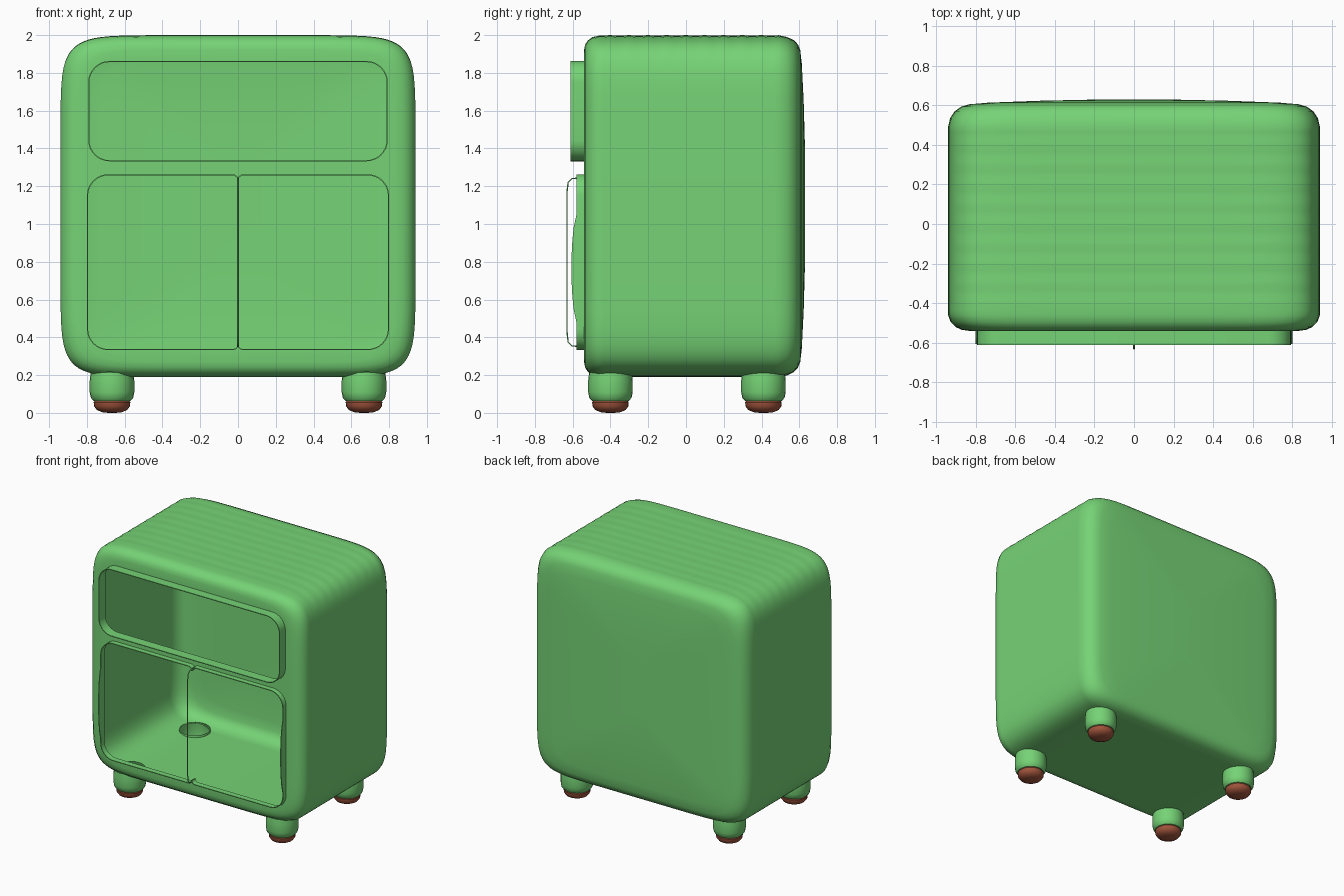
import bpy, bmesh, math
from mathutils import Vector

if "Cube" in bpy.data.objects:
    bpy.data.objects.remove(bpy.data.objects["Cube"], do_unlink=True)


def material(name, rgb):
    m = bpy.data.materials.new(name)
    m.use_nodes = True
    m.diffuse_color = (*rgb, 1)
    node = next(n for n in m.node_tree.nodes if n.type == "BSDF_PRINCIPLED")
    node.inputs["Base Color"].default_value = (*rgb, 1)
    node.inputs["Roughness"].default_value = 0.7
    return m


GREEN = material("leaf green", (0.18, 0.65, 0.18))
BROWN = material("red brown", (0.36, 0.09, 0.045))


def activate(obj):
    bpy.ops.object.select_all(action="DESELECT")
    obj.select_set(True)
    bpy.context.view_layer.objects.active = obj


def loft(name, rings, mat, cap_start=True, cap_end=True, skip=None):
    """Skin closed rings of points into an object."""
    bm = bmesh.new()
    rows = [[bm.verts.new(p) for p in ring] for ring in rings]
    n = len(rows[0])
    for a, b in zip(rows, rows[1:]):
        for i in range(n):
            j = (i + 1) % n
            if not (skip and skip(a[i].co, a[j].co)):
                bm.faces.new((a[i], a[j], b[j], b[i]))
    if cap_start:
        bm.faces.new(rows[0])
    if cap_end:
        bm.faces.new(rows[-1][::-1])
    bmesh.ops.recalc_face_normals(bm, faces=bm.faces)
    mesh = bpy.data.meshes.new(name)
    bm.to_mesh(mesh)
    bm.free()
    obj = bpy.data.objects.new(name, mesh)
    bpy.context.collection.objects.link(obj)
    mesh.materials.append(mat)
    return obj


def smooth(obj, degrees=40):
    activate(obj)
    bpy.ops.object.shade_smooth_by_angle(angle=math.radians(degrees))


def thicken(obj, amount, offset):
    mod = obj.modifiers.new("sheet", "SOLIDIFY")
    mod.thickness = amount
    mod.offset = offset
    activate(obj)
    bpy.ops.object.modifier_apply(modifier=mod.name)


def cut(obj, cutter):
    cutter.hide_render = True
    mod = obj.modifiers.new("cut", "BOOLEAN")
    mod.operation = "DIFFERENCE"
    mod.solver = "EXACT"
    mod.object = cutter
    activate(obj)
    bpy.ops.object.modifier_apply(modifier=mod.name)
    bpy.data.objects.remove(cutter, do_unlink=True)


def rounded(x0, x1, z0, z1, r_left, r_right, steps=8):
    """Rounded rectangle outline as (x, z) pairs."""
    pts = []
    corners = ((x1, z1, r_right), (x0, z1, r_left), (x0, z0, r_left), (x1, z0, r_right))
    for k, (x, z, r) in enumerate(corners):
        cx = x - r if x == x1 else x + r
        cz = z - r if z == z1 else z + r
        for s in range(steps + 1):
            t = math.pi / 2 * (k + s / steps)
            pts.append((cx + r * math.cos(t), cz + r * math.sin(t)))
    return pts


def circle(x, y, z, r, n=24):
    return [(x + r * math.cos(i * math.tau / n), y + r * math.sin(i * math.tau / n), z)
            for i in range(n)]


# Cabinet shell: soft superellipse sections from front to back
def section(inset, y, n=72, power=2 / 9):
    ring = []
    fade = max(0, 1 - inset * 30)
    for i in range(n):
        t = (i + 0.5) * math.tau / n
        c, s = math.cos(t), math.sin(t)
        x = (0.94 - 1.35 * inset) * math.copysign(abs(c) ** power, c)
        z = (0.905 - inset) * math.copysign(abs(s) ** power, s)
        if s > 0.5:
            z -= 0.0015 * fade * (1 - math.cos(y * math.tau / 0.1))
        ring.append((x, y, 1.095 + z))
    return ring


front_edge = [(0.08, -0.54), (0.05, -0.534), (0.028, -0.52), (0.01, -0.495)]
middle = [(0, -0.46 + 0.025 * k) for k in range(39)]
back_edge = [(0.008, 0.535), (0.025, 0.57), (0.05, 0.593), (0.08, 0.605),
             (0.15, 0.613), (0.35, 0.623), (0.6, 0.63)]
cabinet = loft("cabinet_shell", [section(*p) for p in front_edge + middle + back_edge], GREEN)
smooth(cabinet)
thicken(cabinet, 0.006, -1)

# Front openings with their projecting rims
openings = {
    "upper": (rounded(-0.79, 0.79, 1.335, 1.86, 0.11, 0.11), -0.612),
    "lower_right": (rounded(-0.797, 0.001, 0.335, 1.26, 0.11, 0.03), -0.58),
    "lower_left": (rounded(-0.001, 0.797, 0.335, 1.26, 0.03, 0.11), -0.58),
}


def on_centre(a, b):
    return abs(a.x) < 0.01 and abs(b.x) < 0.01 and abs(a.z - b.z) > 0.1


for name, (outline, front) in openings.items():
    cut(cabinet, loft(name + "_cutter", [[(x, y, z) for x, z in outline] for y in (-0.8, -0.47)], GREEN))
    rim = loft(name + "_rim", [[(x, y, z) for x, z in outline] for y in (-0.535, front)],
               GREEN, False, False, on_centre)
    thicken(rim, 0.006, 0)
    smooth(rim)

# Bowed side lips on the lower opening
for side, label in ((-1, "right"), (1, "left")):
    arc = [(0.48 + 0.57 * k / 8, -0.58 - 0.027 * math.sin(math.pi * k / 8) ** 0.6) for k in range(9)]
    lip = loft(label + "_side_lip",
               [[(side * 0.797 + dx, y, z) for z, y in arc] for dx in (-0.003, 0.003)], GREEN)

# Thin bowed strip between the two lower doors
curve = bpy.data.curves.new("door_divider", "CURVE")
curve.dimensions = "3D"
curve.bevel_depth = 0.004
curve.bevel_resolution = 1
path = [(-0.55, 1.245), (-0.605, 1.24), (-0.624, 1.22), (-0.63, 1.17),
        (-0.63, 0.43), (-0.624, 0.375), (-0.605, 0.355), (-0.55, 0.35)]
spline = curve.splines.new("POLY")
spline.points.add(len(path) - 1)
for point, (y, z) in zip(spline.points, path):
    point.co = (0, y, z, 1)
divider = bpy.data.objects.new("door_divider", curve)
bpy.context.collection.objects.link(divider)
curve.materials.append(GREEN)

# Four hollow feet, open to the inside, with brown pads
foot_profile = [(0.113, 0.215), (0.118, 0.17), (0.118, 0.11), (0.112, 0.08), (0.098, 0.064)]
pad_profile = [(0.09, 0.066), (0.097, 0.056), (0.095, 0.035), (0.08, 0.015), (0.05, 0.003), (0.02, 0)]
for x, side in ((-0.667, "right"), (0.667, "left")):
    for y, end in ((-0.4, "front"), (0.41, "back")):
        tag = end + "_" + side
        cut(cabinet, loft("foot_cutter", [circle(x, y, z, 0.108) for z in (0.1, 0.3)], GREEN))
        foot = loft(tag + "_foot", [circle(x, y, z, r) for r, z in foot_profile], GREEN, False, True)
        pad = loft(tag + "_pad", [circle(x, y, z, r) for r, z in pad_profile], BROWN)
        smooth(foot)
        smooth(pad)
